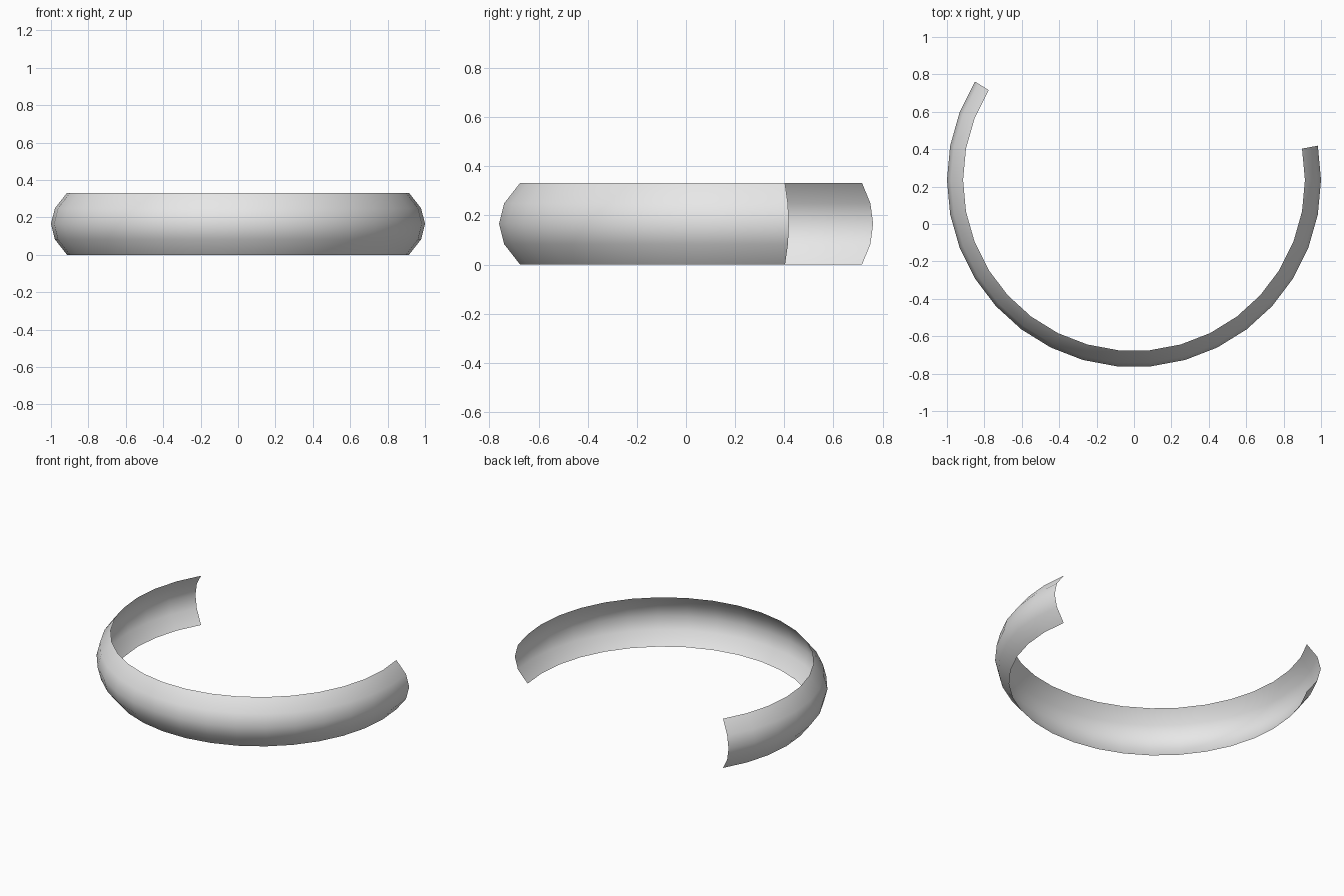
import bpy
import bmesh
import math
from mathutils import Matrix, Vector

cube = bpy.data.objects.get("Cube")
if cube:
    bpy.data.objects.remove(cube, do_unlink=True)

# One plain grey material
grey = bpy.data.materials.new("light_grey")
grey.use_nodes = True
colour = (0.8, 0.8, 0.8, 1)
grey.diffuse_color = colour
grey.node_tree.nodes["Principled BSDF"].inputs["Base Color"].default_value = colour

# Ring layout: a full circle would have 34 sides, of which 21 are kept
STEP = 2 * math.pi / 34
SIDES = 21
START = math.pi - 3 * STEP
CENTRE = Vector((0, 0.235, 0))

# Bulging cross-section as (radius, height)
PROFILE = [(0.914, 0), (0.979, 0.083), (1, 0.166), (0.979, 0.249), (0.914, 0.332)]

# Open band: sweep the cross-section around the ring centre
bm = bmesh.new()
verts = [bm.verts.new((r, 0, z)) for r, z in PROFILE]
edges = [bm.edges.new(pair) for pair in zip(verts, verts[1:])]
bmesh.ops.rotate(bm, verts=verts, cent=(0, 0, 0),
                 matrix=Matrix.Rotation(START, 3, 'Z'))
bmesh.ops.spin(bm, geom=verts + edges, cent=(0, 0, 0), axis=(0, 0, 1),
               angle=SIDES * STEP, steps=SIDES)
bmesh.ops.translate(bm, verts=bm.verts, vec=CENTRE)

# Face the surface outwards and shade it smooth
bm.normal_update()
for face in bm.faces:
    if face.normal.dot(face.calc_center_median() - CENTRE) < 0:
        face.normal_flip()
    face.smooth = True

mesh = bpy.data.meshes.new("open_band")
bm.to_mesh(mesh)
bm.free()
mesh.materials.append(grey)
band = bpy.data.objects.new("open_band", mesh)
bpy.context.collection.objects.link(band)
